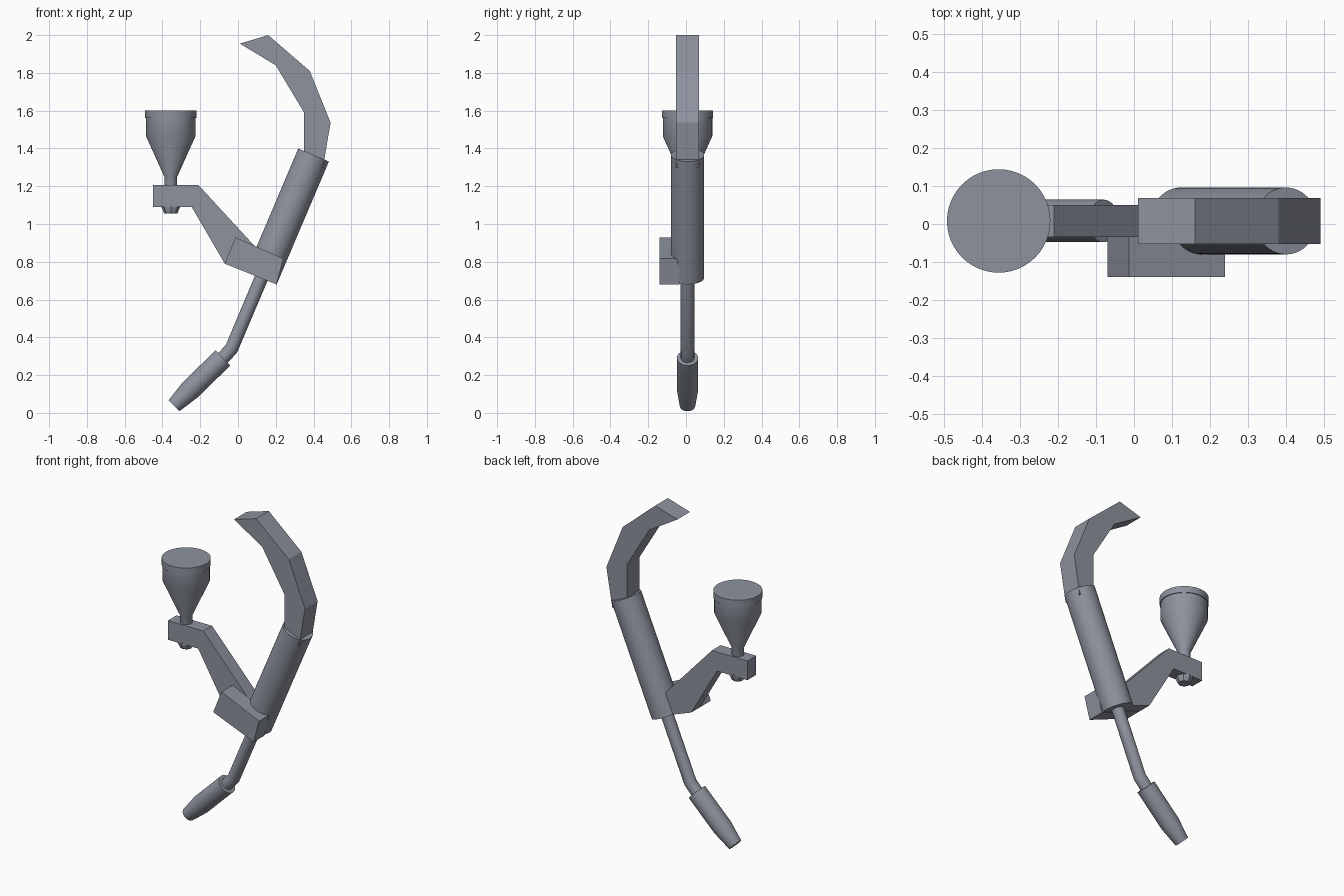
import bpy, bmesh, math
from mathutils import Vector

if "Cube" in bpy.data.objects:
    bpy.data.objects.remove(bpy.data.objects["Cube"])

MID = 0.008  # depth of the shared centre plane

grey = bpy.data.materials.new("steel grey")
grey.use_nodes = True
COLOR = (0.27, 0.29, 0.34, 1)
grey.diffuse_color = COLOR
grey.node_tree.nodes["Principled BSDF"].inputs["Base Color"].default_value = COLOR


def finish(name, bm, smooth):
    bmesh.ops.recalc_face_normals(bm, faces=bm.faces)
    mesh = bpy.data.meshes.new(name)
    bm.to_mesh(mesh)
    bm.free()
    mesh.materials.append(grey)
    obj = bpy.data.objects.new(name, mesh)
    bpy.context.collection.objects.link(obj)
    if smooth:
        bpy.ops.object.select_all(action='DESELECT')
        obj.select_set(True)
        bpy.context.view_layer.objects.active = obj
        bpy.ops.object.shade_smooth_by_angle(angle=math.radians(30))
    return obj


def plate(name, outline, y0, y1):
    """Extrude an (x, z) outline through the depth."""
    bm = bmesh.new()
    face = bm.faces.new([bm.verts.new((x, y0, z)) for x, z in outline])
    ext = bmesh.ops.extrude_face_region(bm, geom=[face])
    verts = [v for v in ext["geom"] if isinstance(v, bmesh.types.BMVert)]
    bmesh.ops.translate(bm, verts=verts, vec=(0, y1 - y0, 0))
    return finish(name, bm, False)


def turned(name, start, end, rings, sides=48):
    """Lathe (fraction, radius) rings along a line between two (x, z) points."""
    a, b = Vector((start[0], MID, start[1])), Vector((end[0], MID, end[1]))
    side = Vector((0, 1, 0))
    up = (b - a).normalized().cross(side)
    bm = bmesh.new()
    loops = []
    for t, r in rings:
        angles = [math.tau * i / sides for i in range(sides)]
        loops.append([bm.verts.new(a.lerp(b, t) + r * (side * math.cos(q) + up * math.sin(q)))
                      for q in angles])
    for lo, hi in zip(loops, loops[1:]):
        for i in range(sides):
            j = (i + 1) % sides
            bm.faces.new((lo[i], lo[j], hi[j], hi[i]))
    bm.faces.new(loops[0])
    bm.faces.new(loops[-1])
    return finish(name, bm, True)


# Curved hook rising from the main tube
plate("hook", [(0.01, 1.955), (0.16, 2.0), (0.38, 1.81), (0.49, 1.537), (0.45, 1.30),
               (0.35, 1.30), (0.35, 1.59), (0.2, 1.84)], MID - 0.061, MID + 0.061)

# Main tube with the thin bent rod below it
tube_end, bend, grip_top = (0.124, 0.715), (-0.035, 0.339), (-0.08, 0.291)
turned("main_tube", tube_end, (0.4, 1.365), [(0, 0.088), (1, 0.088)])

path = bpy.data.curves.new("bent_rod", 'CURVE')
path.dimensions = '3D'
path.bevel_depth = 0.036
path.bevel_resolution = 8
path.use_fill_caps = True
spline = path.splines.new('POLY')
spline.points.add(3)
for p, (x, z) in zip(spline.points, [(0.14, 0.753), bend, grip_top, (-0.1, 0.27)]):
    p.co = (x, MID, z, 1)
path.materials.append(grey)
rod = bpy.data.objects.new("bent_rod", path)
bpy.context.collection.objects.link(rod)
bpy.ops.object.select_all(action='DESELECT')
rod.select_set(True)
bpy.context.view_layer.objects.active = rod
bpy.ops.object.convert(target='MESH')
bpy.ops.object.shade_smooth_by_angle(angle=math.radians(30))

# Tapered grip at the foot
turned("grip", grip_top, (-0.339, 0.038), [(0, 0.056), (0.67, 0.056), (1, 0.041)])

# Cranked arm and the block on its front
plate("side_arm", [(-0.45, 1.207), (-0.21, 1.207), (0.1, 0.87), (0.16, 0.8), (0.12, 0.72),
                   (-0.07, 0.79), (-0.245, 1.09), (-0.45, 1.09)], MID - 0.042, MID + 0.042)
plate("front_block", [(-0.013, 0.929), (0.24, 0.817), (0.204, 0.68), (-0.07, 0.79)],
      -0.14, -0.034)

# Hopper cup, its lid and the nut under the arm
turned("hopper", (-0.356, 1.15), (-0.356, 1.57),
       [(0, 0.034), (0.238, 0.034), (0.75, 0.131), (1, 0.131)])
turned("hopper_lid", (-0.356, 1.56), (-0.356, 1.6), [(0, 0.136), (1, 0.136)])
turned("nut", (-0.356, 1.055), (-0.356, 1.095), [(0, 0.034), (0.75, 0.048), (1, 0.048)], 8)
